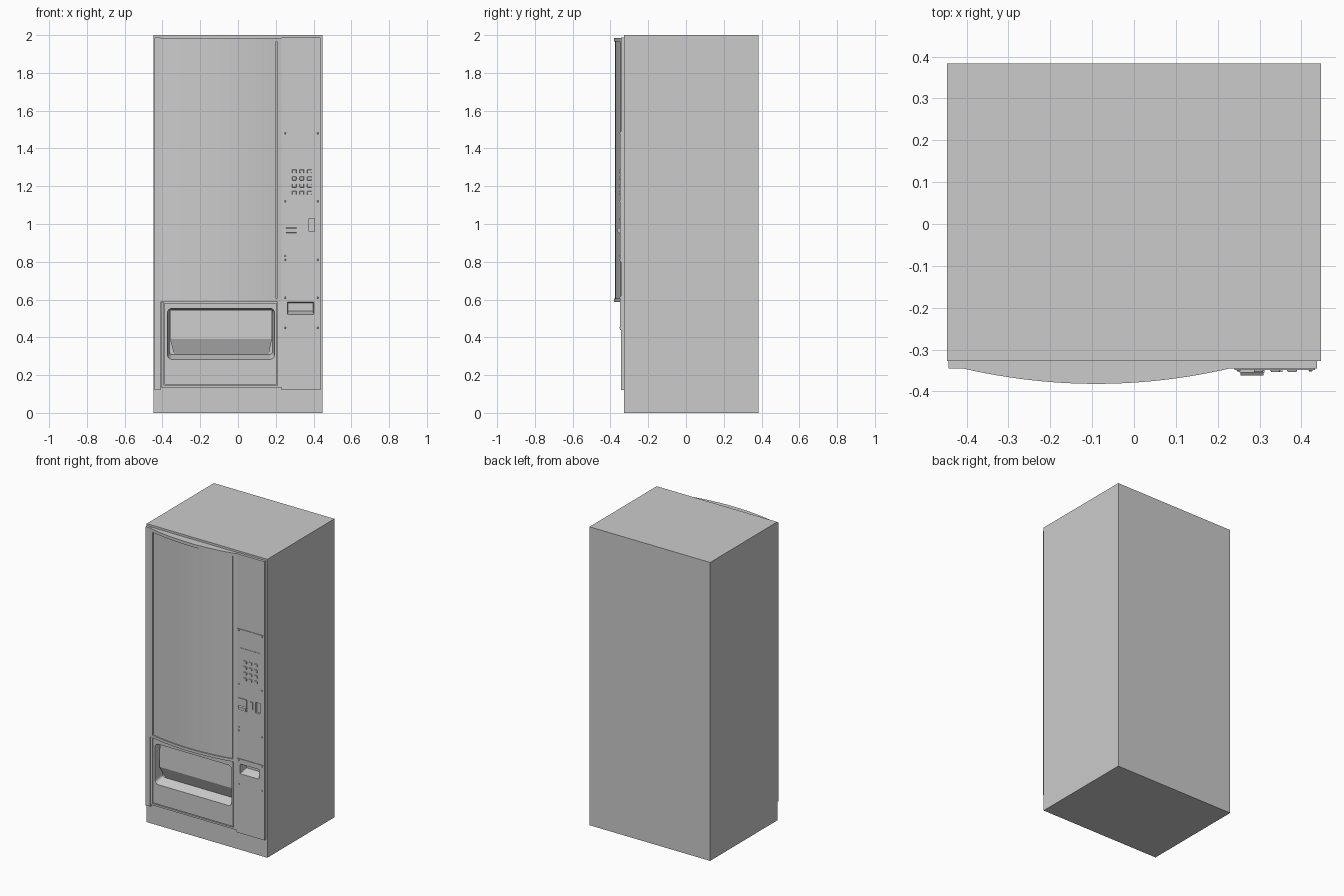
import bpy, bmesh, math

cube = bpy.data.objects.get("Cube")
if cube:
    bpy.data.objects.remove(cube, do_unlink=True)

# One painted metal colour
GREY = (0.6, 0.6, 0.6, 1)
metal = bpy.data.materials.new("grey metal")
metal.use_nodes = True
metal.diffuse_color = GREY
metal.node_tree.nodes["Principled BSDF"].inputs["Base Color"].default_value = GREY

BODY_FRONT, DOOR_FRONT = -0.328, -0.345


def loft(name, rings):
    """Join rings of points into a closed solid."""
    bm = bmesh.new()
    rows = [[bm.verts.new(p) for p in ring] for ring in rings]
    n = len(rows[0])
    for a, b in zip(rows, rows[1:]):
        for i in range(n):
            j = (i + 1) % n
            bm.faces.new((a[i], a[j], b[j], b[i]))
    bm.faces.new(rows[0])
    bm.faces.new(rows[-1])
    bmesh.ops.recalc_face_normals(bm, faces=bm.faces)
    mesh = bpy.data.meshes.new(name)
    bm.to_mesh(mesh)
    bm.free()
    mesh.materials.append(metal)
    obj = bpy.data.objects.new(name, mesh)
    bpy.context.collection.objects.link(obj)
    return obj


def box(name, x0, x1, y0, y1, z0, z1):
    return loft(name, [[(x0, y, z0), (x1, y, z0), (x1, y, z1), (x0, y, z1)]
                       for y in (y0, y1)])


def rounded(x0, x1, z0, z1, r, y):
    """Rounded rectangle ring facing the front."""
    pts = []
    corners = ((x1 - r, z1 - r), (x0 + r, z1 - r), (x0 + r, z0 + r), (x1 - r, z0 + r))
    for k, (cx, cz) in enumerate(corners):
        for s in range(5):
            a = math.pi / 2 * (k + s / 4)
            pts.append((cx + r * math.cos(a), y, cz + r * math.sin(a)))
    return pts


def bowed(name, x0, x1, z0, z1, inset=0.0):
    """Slab whose front bulges outward in plan."""
    ring = [(x1, BODY_FRONT + 0.005), (x0, BODY_FRONT + 0.005)]
    for i in range(25):
        x = x0 + (x1 - x0) * i / 24
        bulge = 0.037 * (1 - ((x + 0.09) / 0.32) ** 2)
        ring.append((x, DOOR_FRONT - bulge + inset))
    obj = loft(name, [[(x, y, z) for x, y in ring] for z in (z0, z1)])
    smooth(obj)
    return obj


def select(obj):
    bpy.ops.object.select_all(action='DESELECT')
    obj.select_set(True)
    bpy.context.view_layer.objects.active = obj


def smooth(obj):
    select(obj)
    bpy.ops.object.shade_smooth_by_angle(angle=math.radians(30))


def cut(cutter, *targets):
    for obj in targets:
        mod = obj.modifiers.new("cut", 'BOOLEAN')
        mod.operation = 'DIFFERENCE'
        mod.solver = 'EXACT'
        mod.object = cutter
        select(obj)
        bpy.ops.object.modifier_apply(modifier=mod.name)
    bpy.data.objects.remove(cutter, do_unlink=True)


def screw(name, x, z, y):
    rings = [[(x + r * math.cos(a * math.pi / 4), yy, z + r * math.sin(a * math.pi / 4))
              for a in range(8)] for r, yy in ((0.005, y), (0.003, y - 0.004))]
    loft(name, rings)


# Cabinet
cabinet = box("cabinet", -0.447, 0.447, BODY_FRONT, 0.383, 0, 2)

# Door: flat members separated by narrow seams
door_back = BODY_FRONT + 0.001
box("hinge_strip", -0.443, -0.41, DOOR_FRONT, door_back, 0.12, 1.988)
box("lower_side_strip", -0.407, -0.392, DOOR_FRONT, door_back, 0.134, 0.585)
box("bottom_rail", -0.407, 0.208, DOOR_FRONT, door_back, 0.134, 0.146)
lower_panel = box("lower_panel", -0.388, 0.203, DOOR_FRONT, door_back, 0.151, 0.583)
control_column = box("control_column", 0.23, 0.437, DOOR_FRONT, door_back, 0.12, 1.988)
box("lower_column_edge", 0.208, 0.23, DOOR_FRONT, door_back, 0.134, 0.588)

# Bowed window and its surrounding frame
bowed("window_pane", -0.388, 0.202, 0.6, 1.97, 0.007)
for name, z0, z1 in (("window_top_rail", 1.966, 1.986), ("window_bottom_rail", 0.588, 0.606)):
    bowed(name, -0.41, 0.23, z0, z1)
bowed("window_left_frame", -0.41, -0.39, 0.604, 1.968)
bowed("window_right_frame", 0.207, 0.23, 0.604, 1.968)

# Delivery opening with sloping surround
cut(loft("tray_cutter", [
    rounded(-0.375, 0.195, 0.28, 0.555, 0.025, -0.353),
    rounded(-0.362, 0.182, 0.308, 0.544, 0.015, -0.28)]), lower_panel, cabinet)

# Delivery flap, folded back towards the bottom
profile = ((-0.361, 0.181, -0.312, 0.546), (-0.36, 0.18, -0.318, 0.39),
           (-0.338, 0.162, -0.282, 0.308))
loft("delivery_flap", [[(x0, y, z), (x1, y, z), (x1, -0.275, z), (x0, -0.275, z)]
                       for x0, x1, y, z in profile])

# Control plate and coin return plate
PLATE = DOOR_FRONT - 0.004
control_plate = box("control_plate", 0.24, 0.432, PLATE, DOOR_FRONT + 0.002, 0.8, 1.49)
return_plate = box("return_plate", 0.24, 0.432, PLATE, DOOR_FRONT + 0.002, 0.44, 0.62)
cut(box("display_cutter", 0.262, 0.405, -0.4, PLATE + 0.003, 1.365, 1.435), control_plate)
cut(box("slot_cutter", 0.375, 0.406, -0.4, -0.335, 0.96, 1.03), control_plate, control_column)

# Coin return cup with a sloping floor
cut(loft("cup_cutter", [
    rounded(0.26, 0.402, 0.518, 0.587, 0.004, -0.36),
    rounded(0.265, 0.397, 0.54, 0.582, 0.004, -0.29)]),
    return_plate, control_column, cabinet)

# Screws in the plate corners
for x in (0.25, 0.422):
    for z in (0.45, 0.61, 0.81, 1.12, 1.48):
        screw("plate_screw", x, z, PLATE)

# Keypad
for col in range(3):
    for row in range(4):
        x, z = 0.298 + col * 0.04, 1.165 + row * 0.038
        loft("keypad_button", [
            rounded(x - 0.012, x + 0.012, z - 0.01, z + 0.01, 0.004, PLATE),
            rounded(x - 0.01, x + 0.01, z - 0.008, z + 0.008, 0.003, PLATE - 0.005)])

# Note acceptor with a projecting lower lip
box("note_acceptor", 0.252, 0.312, PLATE - 0.006, PLATE, 0.95, 1.03)
loft("note_lip", [[(x, PLATE, 0.952), (x, PLATE - 0.012, 0.955),
                   (x, PLATE - 0.013, 0.975), (x, PLATE, 0.985)] for x in (0.254, 0.31)])

# Coin insert and return button
box("coin_insert", 0.335, 0.355, PLATE - 0.005, PLATE, 0.975, 1.025)
screw("lock", 0.25, 0.832, PLATE)
